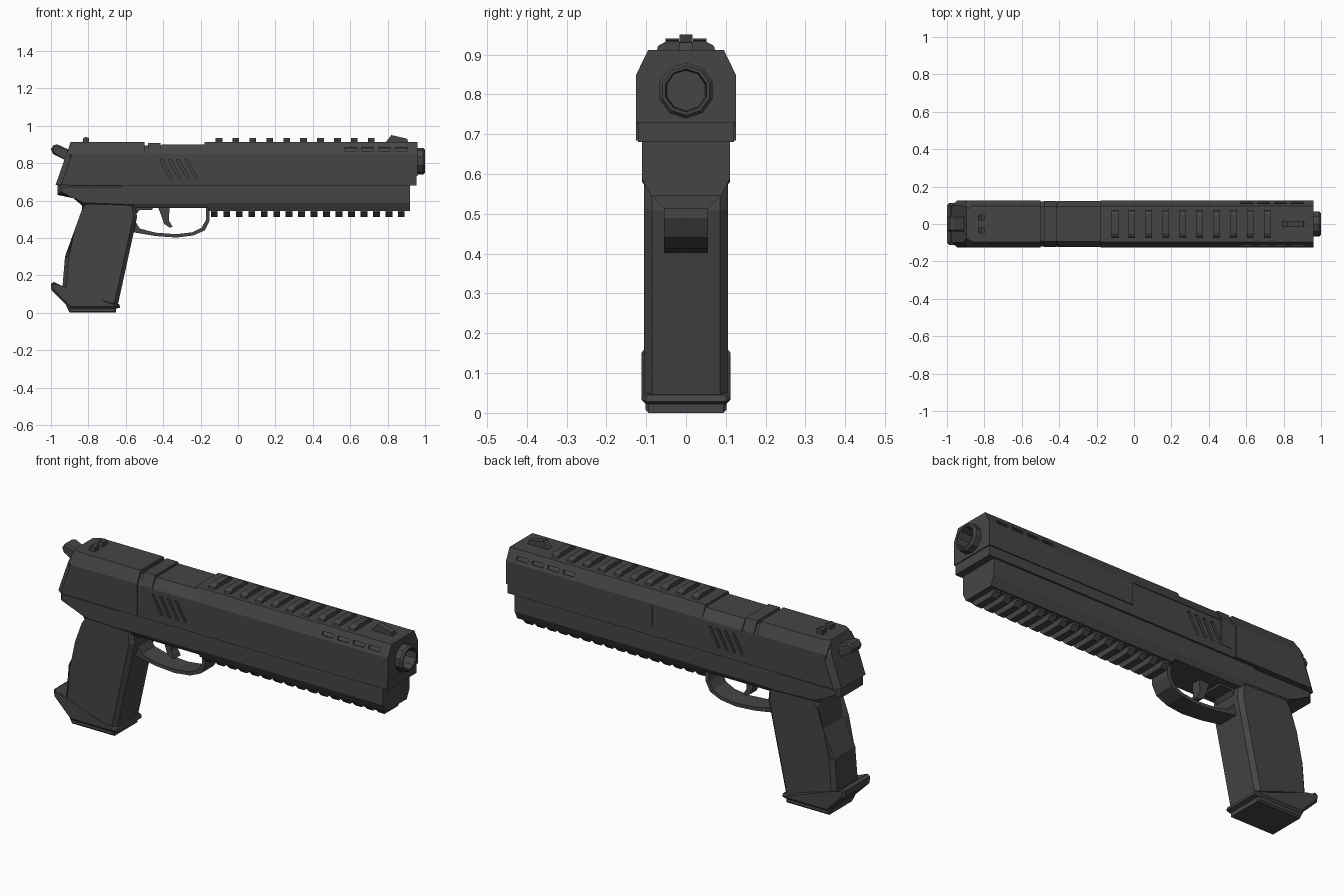
import bpy, bmesh, math

cube = bpy.data.objects.get("Cube")
if cube:
    bpy.data.objects.remove(cube, do_unlink=True)

metal = bpy.data.materials.new("dark_gunmetal")
metal.use_nodes = True
metal.diffuse_color = (0.06, 0.06, 0.06, 1)
metal.node_tree.nodes["Principled BSDF"].inputs["Base Color"].default_value = (0.06, 0.06, 0.06, 1)


def finish(name, bm):
    bmesh.ops.recalc_face_normals(bm, faces=bm.faces)
    mesh = bpy.data.meshes.new(name)
    bm.to_mesh(mesh)
    bm.free()
    mesh.materials.append(metal)
    obj = bpy.data.objects.new(name, mesh)
    bpy.context.collection.objects.link(obj)
    return obj


def loft(bm, rings):
    """Skin matching rings of 3D points and close both ends."""
    loops = [[bm.verts.new(p) for p in ring] for ring in rings]
    n = len(loops[0])
    for a, b in zip(loops, loops[1:]):
        for i in range(n):
            bm.faces.new((a[i], a[(i + 1) % n], b[(i + 1) % n], b[i]))
    return [bm.faces.new(loops[0]), bm.faces.new(loops[-1])]


def side_prism(bm, profile, y0, y1, bevel=0.0):
    """Extrude an x-z profile across y, optionally chamfering the rims."""
    caps = loft(bm, [[(x, y, z) for x, z in profile] for y in (y0, y1)])
    if bevel:
        edges = list({e for f in caps for e in f.edges})
        bmesh.ops.bevel(bm, geom=edges, offset=bevel, segments=1, affect='EDGES', clamp_overlap=True)


def plate(name, profile, half, bevel=0.0):
    bm = bmesh.new()
    side_prism(bm, profile, -half, half, bevel)
    return finish(name, bm)


def mirrored(half):
    return half + [(-y, z) for y, z in reversed(half)]


def length_prism(bm, section, x0, x1):
    loft(bm, [[(x, y, z) for y, z in section] for x in (x0, x1)])


def bar(name, half, x0, x1):
    bm = bmesh.new()
    length_prism(bm, mirrored(half), x0, x1)
    return finish(name, bm)


def cut(obj, cutter):
    mod = obj.modifiers.new("cut", 'BOOLEAN')
    mod.operation, mod.solver, mod.object = 'DIFFERENCE', 'EXACT', cutter
    bpy.context.view_layer.objects.active = obj
    bpy.ops.object.modifier_apply(modifier=mod.name)
    bpy.data.objects.remove(cutter, do_unlink=True)


# Slide core, with the raised shell panels around it
core = bar("slide_core", [(0.12, 0.68), (0.12, 0.845), (0.09, 0.895)], -0.9, 0.955)
top = [(0.125, 0.85), (0.095, 0.912)]
front_shell = bar("slide_front_shell", [(0.125, 0.73)] + top, 0.11, 0.96)
bar("slide_middle_shell", [(0.125, 0.845)] + top, -0.18, 0.11)
bar("slide_band", [(0.122, 0.72), (0.122, 0.85), (0.094, 0.908)], -0.48, -0.415)
bar("ejection_port_cover", [(0.124, 0.845), (0.122, 0.853), (0.093, 0.9)], -0.41, -0.18)

# Slide rear, with a sloped and tapered back
rear = mirrored([(0.125, 0.684)] + top)
bm = bmesh.new()
loft(bm, [[(-0.975 + (z - 0.684) * 0.35, y * 0.8, z) for y, z in rear],
          [(-0.945 + (z - 0.684) * 0.35, y, z) for y, z in rear],
          [(-0.5, y, z) for y, z in rear]])
finish("slide_rear", bm)

# Slanted slots on both sides of the slide
bm = bmesh.new()
for side in (-1, 1):
    for i in range(4):
        x = -0.42 + i * 0.045
        hi, lo = (x, x + 0.055) if side < 0 else (x + 0.055, x)
        side_prism(bm, [(hi, 0.82), (hi + 0.015, 0.82), (lo + 0.015, 0.72), (lo, 0.72)],
                   side * 0.108, side * 0.15)
cut(core, finish("slot_cutter", bm))

# Vent slots along the upper chamfers
bm = bmesh.new()
for side in (-1, 1):
    for i in range(4):
        x = 0.57 + i * 0.09
        length_prism(bm, [(side * y, z) for y, z in
                          [(0.108, 0.862), (0.135, 0.872), (0.128, 0.89), (0.1, 0.88)]], x, x + 0.065)
cut(front_shell, finish("vent_cutter", bm))

# Frame under the slide
bar("frame_front", [(0.11, 0.69), (0.11, 0.588), (0.088, 0.545)], -0.16, 0.92)
bar("frame_middle", [(0.11, 0.69), (0.11, 0.585), (0.095, 0.56)], -0.62, -0.16)
plate("frame_rear", [(-0.965, 0.69), (-0.965, 0.63), (-0.87, 0.63), (-0.83, 0.57),
                     (-0.55, 0.56), (-0.55, 0.69)], 0.11, 0.018)

# Ribs above and below
for i in range(16):
    x = -0.145 + i * 0.0667
    bar("lower_rail_rib", [(0.08, 0.55), (0.078, 0.535), (0.055, 0.513)], x, x + 0.036)
for i in range(10):
    x = -0.12 + i * 0.0905
    bar("upper_rail_rib", [(0.075, 0.905), (0.07, 0.922), (0.05, 0.933)], x, x + 0.036)

# Sights
plate("front_sight", [(0.785, 0.905), (0.82, 0.95), (0.905, 0.93), (0.91, 0.905)], 0.016)
bm = bmesh.new()
for side in (-1, 1):
    side_prism(bm, [(-0.832, 0.9), (-0.828, 0.932), (-0.815, 0.94), (-0.797, 0.935), (-0.797, 0.9)],
               side * 0.018, side * 0.052)
finish("rear_sight", bm)

# Barrel tip with a hollow bore
bm = bmesh.new()
rings = []
for x, r in [(0.9, 0.07), (0.99, 0.07), (1.0, 0.062), (1.0, 0.054), (0.91, 0.05)]:
    rings.append([(x, r * math.cos(math.tau * (i + 0.5) / 10),
                   0.81 + r * math.sin(math.tau * (i + 0.5) / 10)) for i in range(10)])
loft(bm, rings)
barrel = finish("barrel", bm)

# Bore opening through the slide front
bm = bmesh.new()
loft(bm, [[(x, 0.06 * math.cos(math.tau * i / 10), 0.81 + 0.06 * math.sin(math.tau * i / 10))
           for i in range(10)] for x in (0.92, 1.1)])
bore = finish("bore_cutter", bm)
bore_copy = bore.copy()
bpy.context.collection.objects.link(bore_copy)
cut(core, bore)
cut(front_shell, bore_copy)

# Hammer
plate("hammer", [(-0.89, 0.78), (-0.915, 0.82), (-0.99, 0.85), (-1.0, 0.875),
                 (-0.985, 0.897), (-0.965, 0.9), (-0.89, 0.865)], 0.04, 0.008)

# Grip and its flared base
plate("grip", [(-0.83, 0.6), (-0.835, 0.55), (-0.855, 0.435), (-0.925, 0.3), (-0.94, 0.12),
               (-0.9, 0.04), (-0.645, 0.03), (-0.54, 0.51), (-0.55, 0.6)], 0.105, 0.02)
plate("grip_base", [(-1.0, 0.155), (-0.985, 0.165), (-0.94, 0.13), (-0.635, 0.045),
                    (-0.63, 0.028), (-0.65, 0.022), (-0.9, 0.022), (-0.998, 0.12)], 0.112, 0.012)
plate("magazine_base", [(-0.92, 0.04), (-0.9, 0.0), (-0.652, 0.0), (-0.652, 0.04)], 0.102, 0.008)

# Trigger guard
outer = [(-0.152, 0.56), (-0.152, 0.49), (-0.178, 0.44), (-0.24, 0.413), (-0.33, 0.402),
         (-0.44, 0.41), (-0.57, 0.432)]
inner = [(-0.55, 0.49), (-0.525, 0.45), (-0.44, 0.428), (-0.33, 0.42), (-0.245, 0.43),
         (-0.195, 0.455), (-0.172, 0.495), (-0.172, 0.56)]
plate("trigger_guard", outer + inner, 0.055)

# Trigger and the fillet behind it
plate("trigger", [(-0.43, 0.57), (-0.41, 0.52), (-0.395, 0.475), (-0.365, 0.455), (-0.35, 0.46),
                  (-0.37, 0.495), (-0.365, 0.57)], 0.025)
plate("trigger_housing", [(-0.56, 0.57), (-0.55, 0.52), (-0.525, 0.55), (-0.46, 0.55),
                          (-0.45, 0.57)], 0.06)
